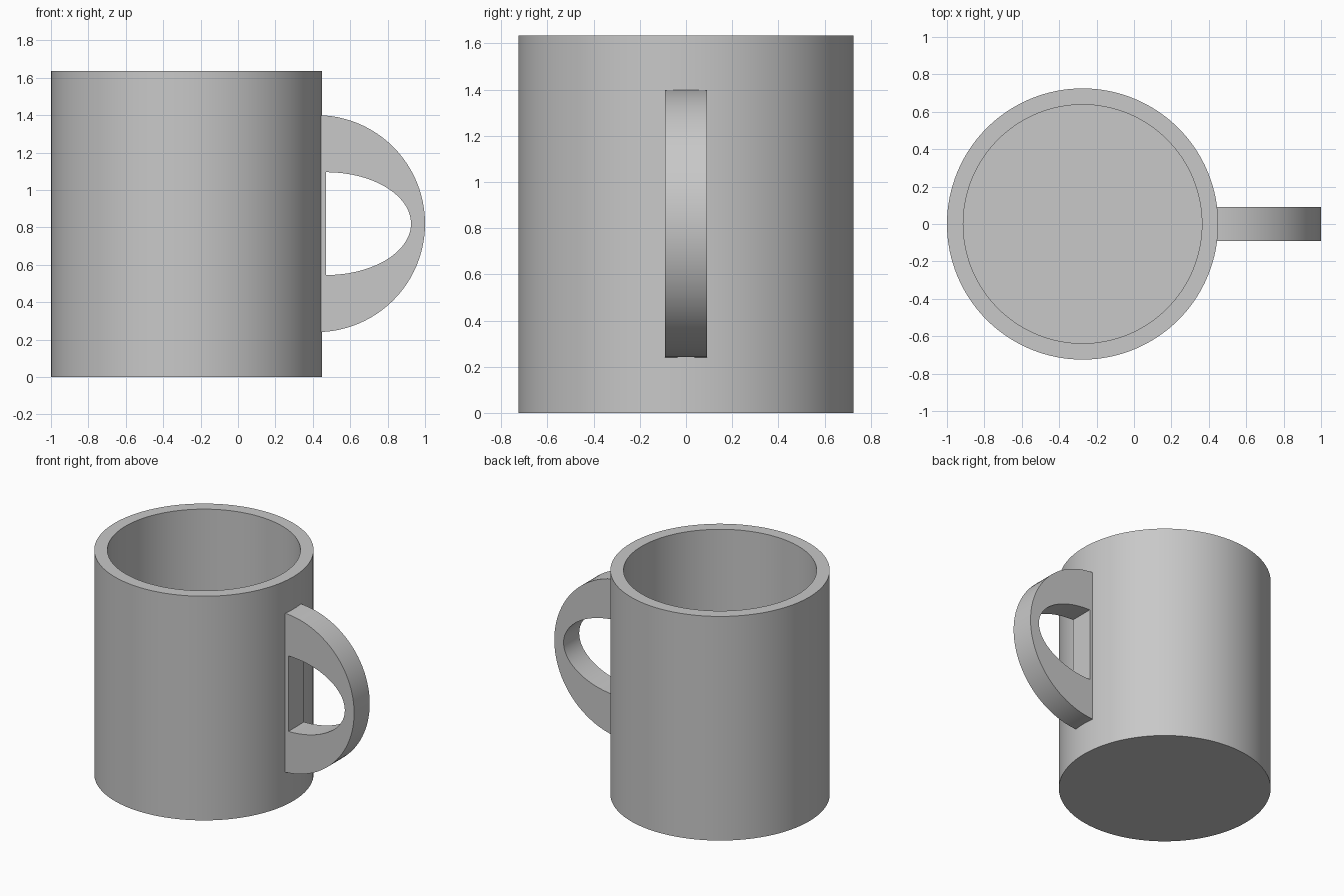
import bpy, bmesh
from math import sin, cos, pi, radians

if "Cube" in bpy.data.objects:
    bpy.data.objects.remove(bpy.data.objects["Cube"], do_unlink=True)

GREY = (0.58, 0.58, 0.58, 1.0)
grey = bpy.data.materials.new("plain grey")
grey.use_nodes = True
grey.diffuse_color = GREY
grey.node_tree.nodes["Principled BSDF"].inputs["Base Color"].default_value = GREY


def finish(name, bm, location):
    """Turn a bmesh into a smooth-shaded object with sharp edges kept."""
    bmesh.ops.remove_doubles(bm, verts=bm.verts, dist=0.0001)
    bmesh.ops.recalc_face_normals(bm, faces=bm.faces)
    mesh = bpy.data.meshes.new(name)
    bm.to_mesh(mesh)
    bm.free()
    mesh.materials.append(grey)
    obj = bpy.data.objects.new(name, mesh)
    obj.location = location
    bpy.context.collection.objects.link(obj)
    bpy.ops.object.select_all(action="DESELECT")
    obj.select_set(True)
    bpy.context.view_layer.objects.active = obj
    bpy.ops.object.shade_smooth_by_angle(angle=radians(30))
    return obj


# Cup: wall and floor section turned around the vertical axis
RADIUS, BORE, HEIGHT, FLOOR = 0.725, 0.638, 1.635, 0.087
section = [(0, 0), (RADIUS, 0), (RADIUS, HEIGHT), (BORE, HEIGHT), (BORE, FLOOR), (0, FLOOR)]
bm = bmesh.new()
verts = [bm.verts.new((r, 0, z)) for r, z in section]
edges = [bm.edges.new(pair) for pair in zip(verts, verts[1:])]
bmesh.ops.spin(bm, geom=verts + edges, cent=(0, 0, 0), axis=(0, 0, 1),
               angle=2 * pi, steps=128, use_merge=True)
finish("cup", bm, (-0.275, 0, 0))


# Handle: half disc with a half-elliptical hole, set into the cup wall
def half_ellipse(x, width, height, steps=48):
    angles = [pi * (i / steps - 0.5) for i in range(steps + 1)]
    return [(x + width * cos(a), height * sin(a)) for a in angles]


THICKNESS = 0.18
outer = half_ellipse(0.42, 0.58, 0.58)
inner = half_ellipse(0.47, 0.455, 0.275)
bm = bmesh.new()
rings = [[bm.verts.new((x, -THICKNESS / 2, z)) for x, z in loop] for loop in (outer, inner)]
count = len(outer)
for i in range(count):
    j = (i + 1) % count
    bm.faces.new((rings[0][i], rings[0][j], rings[1][j], rings[1][i]))
side = bmesh.ops.extrude_face_region(bm, geom=bm.faces[:], use_keep_orig=True)
moved = [g for g in side["geom"] if isinstance(g, bmesh.types.BMVert)]
bmesh.ops.translate(bm, verts=moved, vec=(0, THICKNESS, 0))
finish("handle", bm, (0, 0, 0.82))
